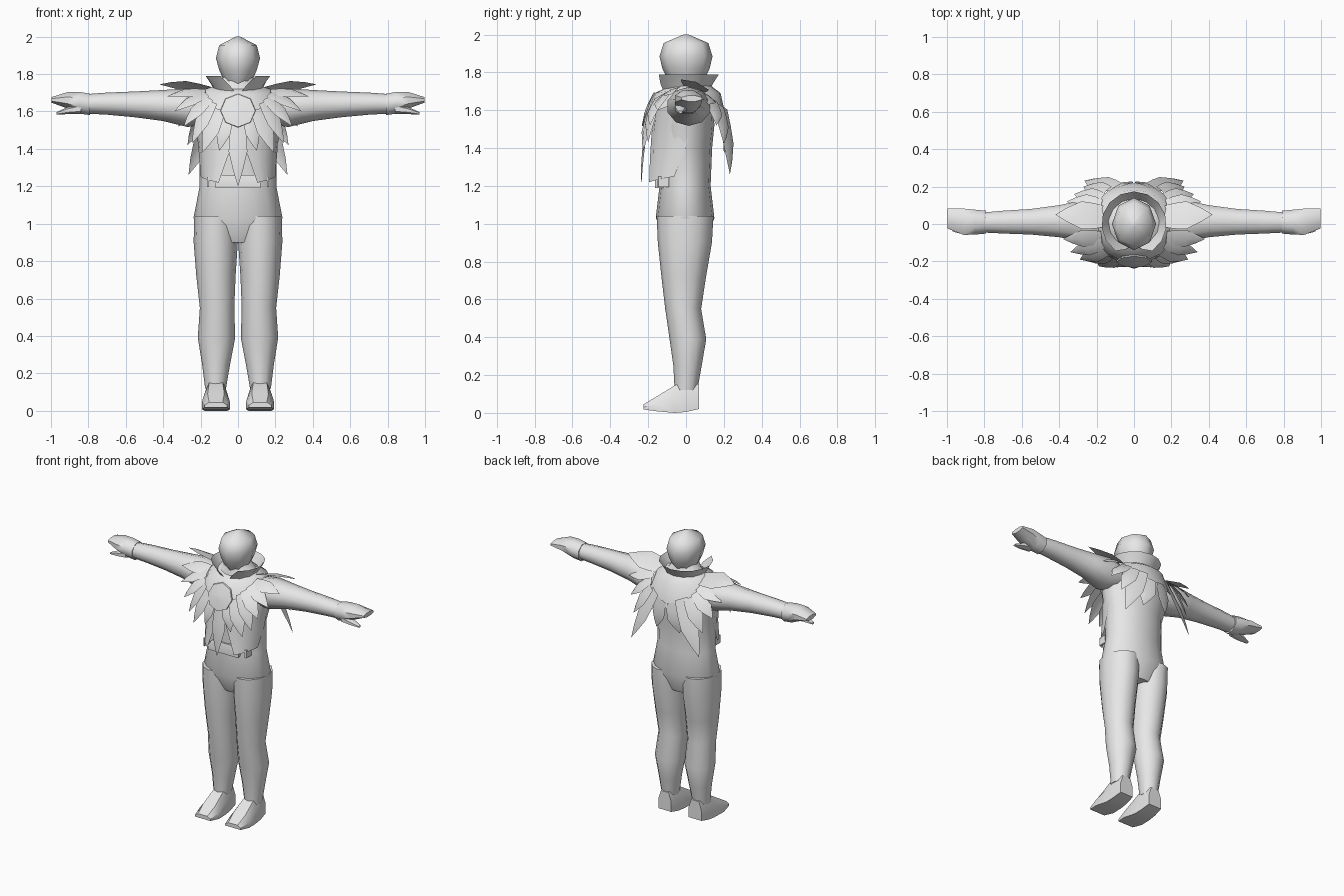
import bpy, bmesh, math
from mathutils import Vector

if "Cube" in bpy.data.objects:
    bpy.data.objects.remove(bpy.data.objects["Cube"])

grey = bpy.data.materials.new("plain_grey")
grey.diffuse_color = (0.8, 0.8, 0.8, 1)
grey.use_nodes = True
grey.node_tree.nodes["Principled BSDF"].inputs["Base Color"].default_value = grey.diffuse_color


def finish(name, bm, mirror=False, angle=50, recalc=True):
    if recalc:
        bmesh.ops.recalc_face_normals(bm, faces=bm.faces[:])
    me = bpy.data.meshes.new(name)
    bm.to_mesh(me)
    bm.free()
    me.materials.append(grey)
    for p in me.polygons:
        p.use_smooth = True
    me.set_sharp_from_angle(angle=math.radians(angle))
    ob = bpy.data.objects.new(name, me)
    bpy.context.collection.objects.link(ob)
    if mirror:
        m = ob.modifiers.new("mirror", 'MIRROR')
        m.use_mirror_merge = False
    return ob


def skin(name, rings, mirror=False, closed=True, caps=True, angle=50):
    """Bridge a list of point rings into one surface."""
    bm = bmesh.new()
    vs = [[bm.verts.new(p) for p in r] for r in rings]
    n = len(vs[0])
    for a, b in zip(vs, vs[1:]):
        for i in range(n if closed else n - 1):
            j = (i + 1) % n
            bm.faces.new((a[i], a[j], b[j], b[i]))
    if caps:
        bm.faces.new(vs[0])
        bm.faces.new(vs[-1])
    return finish(name, bm, mirror, angle)


def ring_z(z, cx, cy, rx, ry, n=12):
    return [(cx + rx * math.cos(t), cy + ry * math.sin(t), z)
            for t in (2 * math.pi * i / n for i in range(n))]


def ring_x(x, cy, cz, ry, rz, n=8):
    return [(x, cy + ry * math.cos(t), cz + rz * math.sin(t))
            for t in (2 * math.pi * (i + .5) / n for i in range(n))]


# torso with neck: z, centre y, half width, half depth
torso = [(.90, 0, .17, .10), (1.03, -.005, .238, .155), (1.20, -.005, .205, .135),
         (1.40, -.01, .205, .148), (1.52, 0, .235, .15), (1.62, .005, .25, .14),
         (1.69, .01, .21, .115), (1.735, .01, .11, .10), (1.80, 0, .07, .08)]
skin("torso", [ring_z(z, 0, cy, rx, ry, 16) for z, cy, rx, ry in torso])

# legs: z, centre x, centre y, half width, half depth
legs = [(1.04, .12, -.005, .115, .15), (.90, .119, -.006, .118, .143),
        (.72, .118, -.012, .105, .118), (.55, .112, -.015, .092, .095),
        (.39, .115, .01, .1, .097), (.25, .117, .008, .075, .075), (.12, .12, 0, .056, .06)]
skin("legs", [ring_z(z, cx, cy, rx, ry) for z, cx, cy, rx, ry in legs], mirror=True)

# shoes: y, half width, bottom, side height, top
shoes = [(.068, .05, .02, .09, .15), (0, .058, .005, .1, .17), (-.06, .062, .0, .09, .145),
         (-.15, .074, .008, .05, .09), (-.225, .06, .018, .03, .045)]
skin("shoes", [[(.118 + x * w, y, z) for x, z in
                ((-1, b), (1, b), (1, s), (.6, t), (-.6, t), (-1, s))]
               for y, w, b, s, t in shoes], mirror=True, angle=40)

# sleeves, hands and thumbs: x, centre y, centre z, half depth, half height
arms = [(.14, .01, 1.62, .10, .085), (.27, .015, 1.62, .118, .103), (.40, .015, 1.632, .09, .083),
        (.55, .012, 1.638, .072, .069), (.70, .01, 1.642, .064, .059), (.81, .008, 1.641, .056, .052)]
skin("arms", [ring_x(*r, n=10) for r in arms], mirror=True)
hands = [(.79, .01, 1.638, .066, .062), (.85, .01, 1.647, .072, .063),
         (.91, .012, 1.66, .076, .048), (.998, .03, 1.662, .058, .016)]
skin("hands", [ring_x(*r) for r in hands], mirror=True)
thumbs = [(.84, -.02, 1.615, .04, .028), (.91, -.03, 1.605, .03, .019), (.97, -.03, 1.59, .012, .007)]
skin("thumbs", [ring_x(*r, n=6) for r in thumbs], mirror=True)

# head: z, half width, half depth
head = [(1.70, .045, .06), (1.77, .078, .10), (1.82, .10, .125), (1.885, .118, .14),
        (1.955, .10, .118), (2.0, .012, .014)]
skin("head", [ring_z(z, 0, 0, rx, ry, 8) for z, rx, ry in head], angle=60)

# flared collar split at the front
collar = []
for start, r, z in ((4, .115, 1.69), (18, .142, 1.74), (34, .174, 1.79)):
    row = []
    for i in range(13):
        t = math.radians(-90 + start + (360 - 2 * start) * i / 12)
        row.append((r * math.cos(t), r * math.sin(t), z))
    collar.append(row)
skin("collar", collar, closed=False, caps=False, angle=60)

# shoulder mantle: half width, half depth, front z, side z, back z
mantle = []
for rx, ry, zf, zs, zb in ((.11, .11, 1.72, 1.74, 1.74), (.19, .175, 1.69, 1.715, 1.69),
                           (.235, .21, 1.58, 1.66, 1.53)):
    mantle.append([(x, y + .008, zs + ((zb if y > 0 else zf) - zs) * abs(y) / ry)
                   for x, y, _ in ring_z(0, 0, 0, rx, ry, 20)])
skin("mantle", mantle, caps=False, angle=60)

# open vest fronts: z, half width, half depth, inner angle, outer angle
vest = []
for z, rx, ry, a0, a1 in ((1.62, .235, .165, -90, 15), (1.48, .218, .182, -88, 8),
                          (1.35, .21, .198, -74, -2), (1.22, .207, .225, -60, -16)):
    row = []
    for i in range(6):
        t = math.radians(a0 + (a1 - a0) * i / 5)
        row.append((rx * math.cos(t), ry * math.sin(t), z + .03 * i / 5))
    vest.append(row)
skin("vest_fronts", vest, mirror=True, closed=False, caps=False)

# belt buckle and small strap ends
skin("belt_buckle", [[(-w, y, z), (w, y, z), (w * .8, -.1, z), (-w * .8, -.1, z)]
                     for w, y, z in ((.12, -.165, 1.19), (.12, -.165, 1.22), (.095, -.155, 1.26))])
skin("strap_ends", [[(.155, -.15, z), (.167, -.145, z), (.167, -.09, z), (.155, -.09, z)]
                    for z in (1.195, 1.25)], mirror=True)


def add_feather(bm, base, tip, width):
    """Pointed leaf with a raised middle rib."""
    base, tip = Vector(base), Vector(tip)
    along = (tip - base).normalized()
    mid = base.lerp(tip, .4)
    side = along.cross(Vector((mid.x * .5, mid.y, .12))).normalized()
    out = side.cross(along)
    rows = []
    for t, w, lift in ((-.15, .7, .004), (.12, .9, .014), (.42, 1, .02), (.75, .5, .014)):
        c = base.lerp(tip, t)
        rows.append([bm.verts.new(c + side * width * w * s / 2 + out * (lift if s == 0 else lift * .4))
                     for s in (-1, 0, 1)])
    for a, b in zip(rows, rows[1:]):
        for i in (0, 1):
            bm.faces.new((a[i], a[i + 1], b[i + 1], b[i]))
    end = bm.verts.new(tip)
    for i in (0, 1):
        bm.faces.new((rows[-1][i], rows[-1][i + 1], end))


# feathers around the mantle: base, tip, width
feathers = [((.06, -.2, 1.55), (.1, -.225, 1.39), .08), ((.11, -.19, 1.58), (.19, -.225, 1.38), .1),
            ((.15, -.17, 1.62), (.245, -.2, 1.43), .09), ((.17, -.15, 1.65), (.29, -.19, 1.52), .09),
            ((.19, -.11, 1.68), (.34, -.15, 1.60), .09), ((.2, -.07, 1.70), (.38, -.08, 1.68), .1),
            ((.18, .04, 1.715), (.42, .05, 1.745), .16), ((.2, .1, 1.68), (.36, .12, 1.63), .11),
            ((.19, .14, 1.64), (.32, .16, 1.52), .1), ((.16, .18, 1.6), (.27, .2, 1.42), .1),
            ((.12, .2, 1.57), (.265, .232, 1.26), .12), ((.05, .205, 1.55), (.09, .2, 1.37), .12)]
bm = bmesh.new()
for f in feathers:
    add_feather(bm, *f)
finish("mantle_feathers", bm, mirror=True, recalc=False)

bm = bmesh.new()
add_feather(bm, (0, -.195, 1.52), (0, -.235, 1.2), .1)
finish("front_feather", bm, recalc=False)

# domed eight-sided chest medallion
medal = []
for r, d in ((.09, 0), (.088, .008), (.02, .018)):
    medal.append([(r * 1.05 * math.sin(t), -.195 - d + .35 * r * math.cos(t), 1.605 + r * math.cos(t))
                  for t in (math.pi * i / 4 for i in range(8))])
skin("chest_medallion", medal, angle=30)
